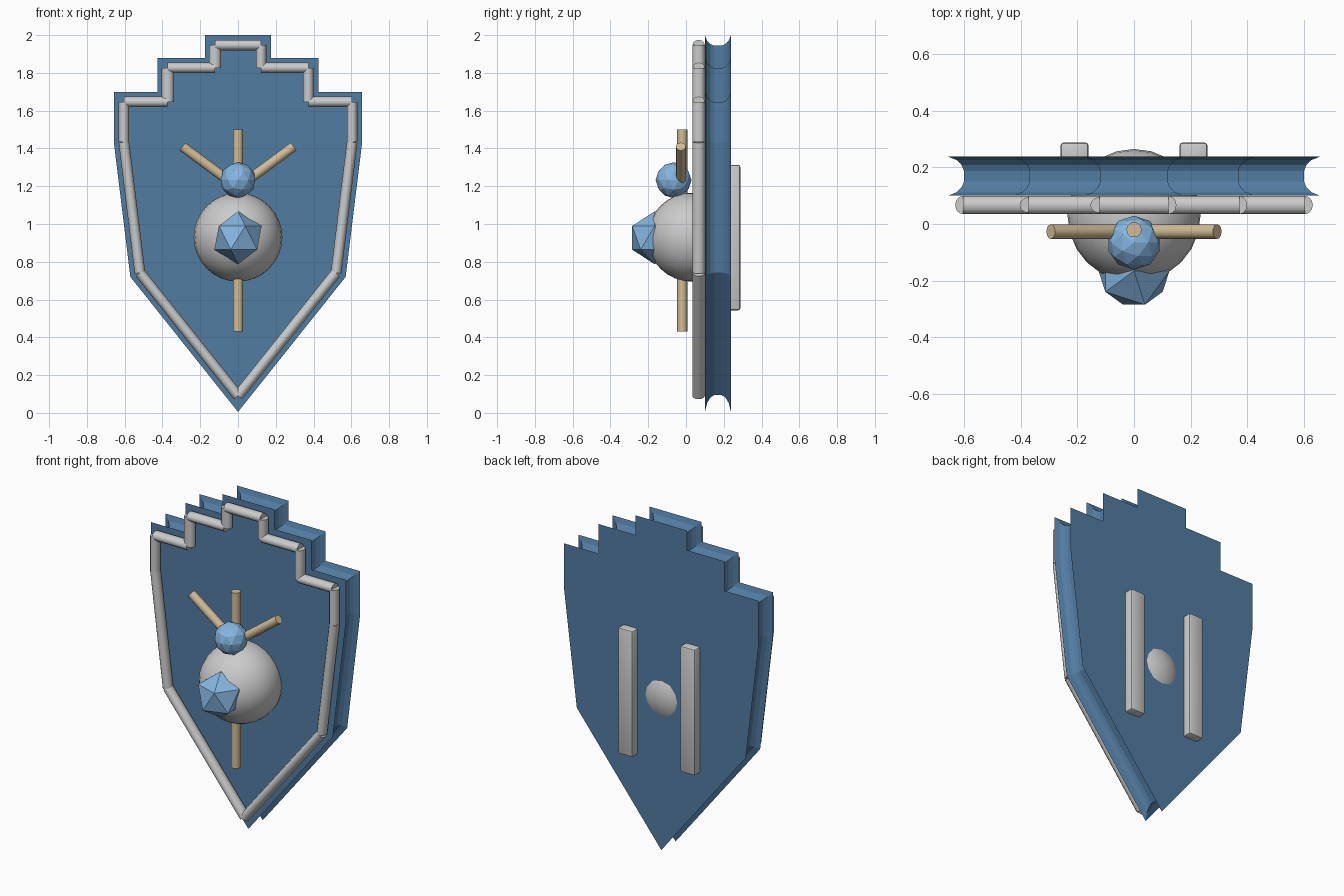
import bpy, bmesh, math
from mathutils import Vector

if "Cube" in bpy.data.objects:
    bpy.data.objects.remove(bpy.data.objects["Cube"])


def material(name, col):
    m = bpy.data.materials.new(name)
    m.diffuse_color = (*col, 1)
    m.use_nodes = True
    m.node_tree.nodes["Principled BSDF"].inputs["Base Color"].default_value = m.diffuse_color
    return m


BLUE = material("shield_blue", (0.085, 0.20, 0.36))
GEM = material("gem_blue", (0.24, 0.47, 0.76))
TAN = material("tan", (0.64, 0.51, 0.31))


def finish(bm, name, mat=None, smooth=False):
    bmesh.ops.recalc_face_normals(bm, faces=bm.faces)
    me = bpy.data.meshes.new(name)
    bm.to_mesh(me)
    bm.free()
    ob = bpy.data.objects.new(name, me)
    bpy.context.collection.objects.link(ob)
    if mat:
        me.materials.append(mat)
    if smooth:
        bpy.ops.object.select_all(action='DESELECT')
        ob.select_set(True)
        bpy.context.view_layer.objects.active = ob
        bpy.ops.object.shade_smooth_by_angle(angle=math.radians(40))
    return ob


def rod(name, a, b, r, mat=None, depth=1.0, sides=12):
    """Cylinder between two points; depth stretches it along y."""
    a, b = Vector(a), Vector(b)
    bm = bmesh.new()
    bmesh.ops.create_cone(bm, cap_ends=True, segments=sides, radius1=r, radius2=r,
                          depth=(b - a).length)
    d = b - a
    bmesh.ops.scale(bm, vec=(1, depth, 1), verts=bm.verts)
    bm.transform(Vector((0, 0, 1)).rotation_difference(d).to_matrix().to_4x4())
    bmesh.ops.translate(bm, vec=(a + b) / 2, verts=bm.verts)
    return finish(bm, name, mat, True)


def inset(pts, d):
    """Mitred inward offset of a counter-clockwise outline."""
    out = []
    for i, p in enumerate(pts):
        e1 = (p - pts[i - 1]).normalized()
        e2 = (pts[(i + 1) % len(pts)] - p).normalized()
        n1, n2 = Vector((-e1.y, e1.x)), Vector((-e2.y, e2.x))
        out.append(p + (n1 + n2) * d / (1 + n1.dot(n2)))
    return out


# Shield outline, stepped at the top
half = [(0.57, 0.72), (0.657, 1.43), (0.657, 1.70), (0.425, 1.70),
        (0.425, 1.88), (0.175, 1.88), (0.175, 2.0)]
outline = [Vector(p) for p in [(0, 0.005)] + half + [(-x, z) for x, z in reversed(half)]]

# Shield plate with a hollow groove around the rim
bm = bmesh.new()
loops = []
for y, d in [(0.10, 0), (0.112, 0.03), (0.13, 0.048), (0.15, 0.056),
             (0.188, 0.056), (0.208, 0.048), (0.226, 0.03), (0.238, 0)]:
    loops.append([bm.verts.new((p.x, y, p.y)) for p in inset(outline, d)])
for l1, l2 in zip(loops, loops[1:]):
    for i in range(len(l1)):
        bm.faces.new((l1[i - 1], l1[i], l2[i], l2[i - 1]))
bm.faces.new(loops[0])
bm.faces.new(loops[-1])
finish(bm, "shield_plate", BLUE)

# Round trim following the outline
path = inset(outline, 0.053)
for i, p in enumerate(path):
    q = path[(i + 1) % len(path)]
    rod(f"trim_{i}", (p.x, 0.067, p.y), (q.x, 0.067, q.y), 0.028, None, 1.16)

# Central boss
bm = bmesh.new()
bmesh.ops.create_uvsphere(bm, u_segments=24, v_segments=16, radius=0.235)
bmesh.ops.translate(bm, vec=(0, 0.03, 0.93), verts=bm.verts)
finish(bm, "boss", None, True)

# Faceted gems
for name, sub, r, loc in [("large_gem", 1, 0.14, (0, -0.166, 0.927)),
                          ("small_gem", 2, 0.095, (0, -0.066, 1.232))]:
    bm = bmesh.new()
    bmesh.ops.create_icosphere(bm, subdivisions=sub, radius=r)
    bmesh.ops.translate(bm, vec=loc, verts=bm.verts)
    finish(bm, name, GEM)

# Emblem rods
rod("upright_rod", (0, -0.02, 0.43), (0, -0.02, 1.50), 0.027, TAN)
for s, side in ((-1, "left"), (1, "right")):
    rod(f"slanted_rod_{side}", (s * 0.03, -0.027, 1.215), (s * 0.294, -0.027, 1.41), 0.026, TAN)

    # Arm straps on the back
    bm = bmesh.new()
    bmesh.ops.create_cube(bm, size=1)
    bmesh.ops.scale(bm, vec=(0.1, 0.09, 0.77), verts=bm.verts)
    bmesh.ops.bevel(bm, geom=bm.edges[:], offset=0.012, segments=2, profile=0.5,
                    affect='EDGES')
    bmesh.ops.translate(bm, vec=(s * 0.21, 0.243, 0.928), verts=bm.verts)
    finish(bm, f"back_strap_{side}", None, True)
